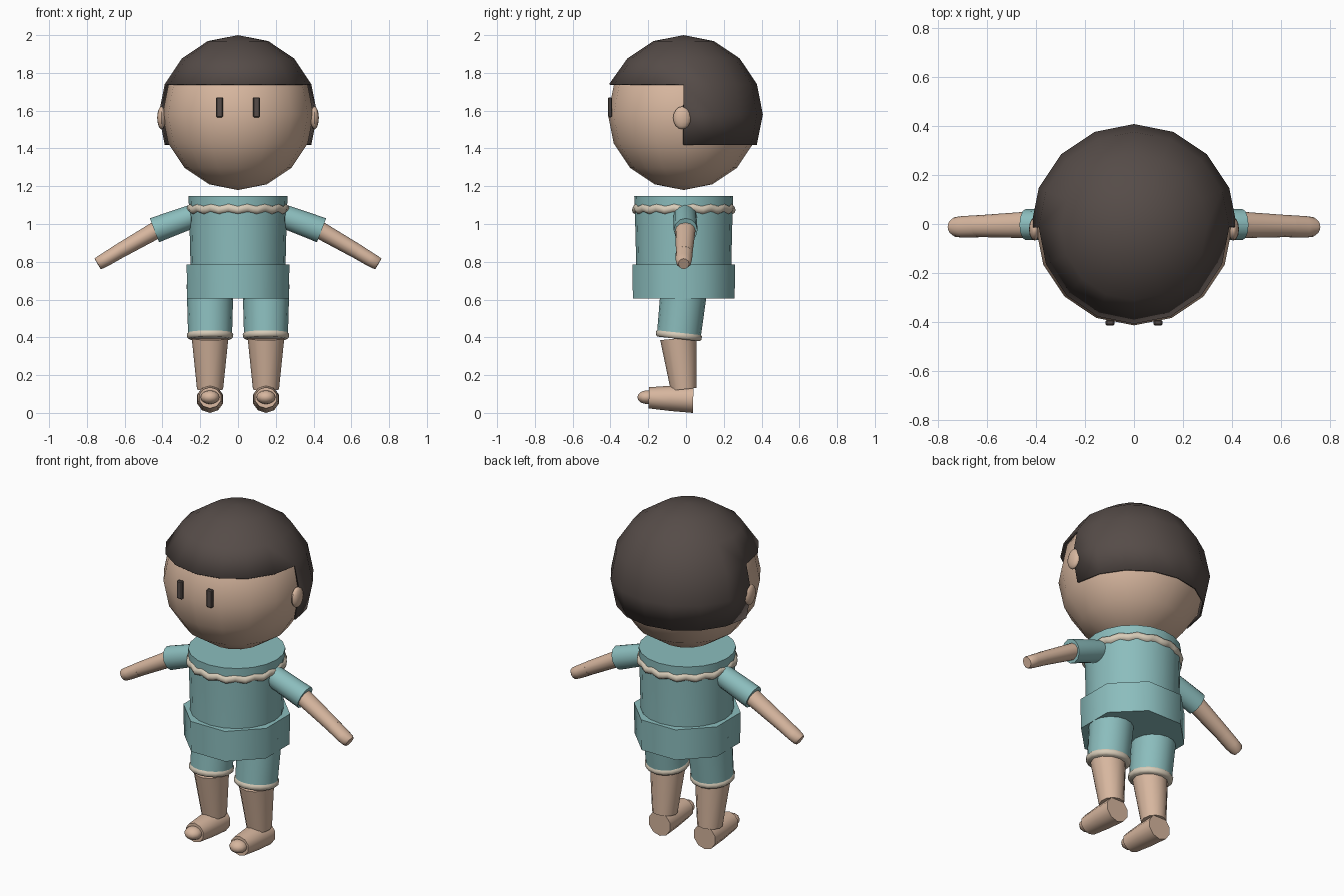
import bpy, bmesh, math
from mathutils import Vector, Matrix

cube = bpy.data.objects.get("Cube")
if cube:
    bpy.data.objects.remove(cube)


def material(name, rgb):
    m = bpy.data.materials.new(name)
    m.use_nodes = True
    m.diffuse_color = (*rgb, 1)
    bsdf = m.node_tree.nodes["Principled BSDF"]
    bsdf.inputs["Base Color"].default_value = (*rgb, 1)
    bsdf.inputs["Roughness"].default_value = 0.8
    return m


SKIN = material("skin", (0.68, 0.47, 0.345))
HAIR = material("dark_hair", (0.092, 0.072, 0.065))
TEAL = material("teal_cloth", (0.26, 0.51, 0.51))
TRIM = material("cream_trim", (0.68, 0.60, 0.48))


def finish(name, bm, mat, angle=50):
    bmesh.ops.recalc_face_normals(bm, faces=bm.faces[:])
    mesh = bpy.data.meshes.new(name)
    bm.to_mesh(mesh)
    bm.free()
    mesh.materials.append(mat)
    ob = bpy.data.objects.new(name, mesh)
    bpy.context.collection.objects.link(ob)
    bpy.ops.object.select_all(action='DESELECT')
    ob.select_set(True)
    bpy.context.view_layer.objects.active = ob
    bpy.ops.object.shade_smooth_by_angle(angle=math.radians(angle))
    return ob


def loft(name, rings, mat, sides=16, phase=0.0):
    """Capped tube through rings of (centre, radius sideways, radius upwards)."""
    bm = bmesh.new()
    axis = Vector(rings[-1][0]) - Vector(rings[0][0])
    rot = axis.to_track_quat('Z', 'Y')
    loops = []
    for centre, ra, rb in rings:
        loop = []
        for i in range(sides):
            t = 2 * math.pi * (i + phase) / sides
            p = Vector((ra * math.cos(t), rb * math.sin(t), 0))
            loop.append(bm.verts.new(Vector(centre) + rot @ p))
        loops.append(loop)
    for a, b in zip(loops, loops[1:]):
        for i in range(sides):
            j = (i + 1) % sides
            bm.faces.new((a[i], a[j], b[j], b[i]))
    bm.faces.new(loops[0])
    bm.faces.new(loops[-1])
    return finish(name, bm, mat)


def ball_mesh(centre, radii, segments=16, rings=8):
    bm = bmesh.new()
    m = Matrix.Translation(centre) @ Matrix.Diagonal((*radii, 1))
    bmesh.ops.create_uvsphere(bm, u_segments=segments, v_segments=rings, radius=1, matrix=m)
    return bm


# Head
HC = Vector((0, -0.013, 1.58))
finish("head", ball_mesh(HC, (0.40, 0.40, 0.40)), SKIN)

# Hair cap: short fringe in front, longer behind the ears
bm = ball_mesh(HC, (0.42, 0.42, 0.42))
gone = []
for f in bm.faces:
    c = f.calc_center_median()
    if c.z < 1.418 or (c.y < HC.y and c.z < 1.739):
        gone.append(f)
bmesh.ops.delete(bm, geom=gone, context='FACES')
for v in bm.verts:
    if abs(v.co.z - 1.741) < 0.01 and v.co.y < HC.y - 0.01:
        v.co.y = HC.y + (v.co.y - HC.y) * 1.015
hair = finish("hair", bm, HAIR)
shell = hair.modifiers.new("thickness", 'SOLIDIFY')
shell.thickness = 0.01
shell.offset = -1

# Torso with scalloped collar
Y0 = -0.012
loft("torso", [((0, Y0, 0.70), 0.25, 0.25), ((0, Y0, 0.80), 0.252, 0.252),
               ((0, Y0, 1.00), 0.257, 0.257), ((0, Y0, 1.147), 0.262, 0.262)], TEAL, 20)
bm = bmesh.new()
N, M = 64, 8
grid = []
for i in range(N):
    a = 2 * math.pi * i / N
    wave = math.cos(16 * a)
    ring = []
    for k in range(M):
        b = 2 * math.pi * k / M
        r = 0.255 + (0.017 + 0.003 * wave) * math.cos(b)
        z = 1.08 - 0.006 * wave + 0.022 * math.sin(b)
        ring.append(bm.verts.new((r * math.cos(a), Y0 + r * math.sin(a), z)))
    grid.append(ring)
for i in range(N):
    for k in range(M):
        a, b = grid[i], grid[(i + 1) % N]
        bm.faces.new((a[k], b[k], b[(k + 1) % M], a[(k + 1) % M]))
finish("collar_ruffle", bm, TRIM)

# Shorts: eight-sided seat
R8 = 0.272 / math.cos(math.pi / 8)
loft("shorts_seat", [((0, Y0, 0.605), R8 * 0.99, R8 * 0.99),
                     ((0, Y0, 0.785), R8, R8)], TEAL, 8, 0.5)

for s, side in ((1, "left"), (-1, "right")):
    # Face
    finish(side + "_ear", ball_mesh((s * 0.405, -0.021, 1.562), (0.023, 0.047, 0.06), 12, 8), SKIN)
    bm = bmesh.new()
    bmesh.ops.create_cube(bm, size=1, matrix=Matrix.Translation((s * 0.098, -0.402, 1.618))
                          @ Matrix.Diagonal((0.036, 0.022, 0.106, 1)))
    bmesh.ops.bevel(bm, geom=bm.edges[:], offset=0.005, segments=1, affect='EDGES')
    finish(side + "_eye", bm, HAIR, 30)

    # Arm: sleeve, forearm, hand
    loft(side + "_sleeve", [((s * 0.175, -0.005, 1.07), 0.035, 0.035),
                            ((s * 0.195, -0.005, 1.06), 0.055, 0.055),
                            ((s * 0.245, -0.005, 1.04), 0.062, 0.062),
                            ((s * 0.442, -0.002, 0.967), 0.063, 0.068)], TEAL, 12)
    loft(side + "_forearm", [((s * 0.41, -0.003, 0.981), 0.055, 0.047),
                             ((s * 0.643, -0.009, 0.848), 0.044, 0.039)], SKIN, 12)
    loft(side + "_hand", [((s * 0.635, -0.009, 0.852), 0.045, 0.039),
                          ((s * 0.70, -0.012, 0.813), 0.044, 0.037),
                          ((s * 0.73, -0.012, 0.796), 0.040, 0.035),
                          ((s * 0.743, -0.012, 0.789), 0.028, 0.032)], SKIN, 12)

    # Leg: short leg, cuff, shin
    x = s * 0.148
    top, low = Vector((x, -0.008, 0.68)), Vector((x, -0.039, 0.40))
    at = lambda t: low.lerp(top, t)
    loft(side + "_short_leg", [(low, 0.116, 0.116), (top, 0.124, 0.124)], TEAL, 16)
    loft(side + "_cuff", [(at(-0.03), 0.112, 0.112), (at(0.0), 0.121, 0.121),
                          (at(0.06), 0.123, 0.123), (at(0.10), 0.114, 0.114)], TRIM, 16)
    loft(side + "_shin", [((x, -0.012, 0.125), 0.069, 0.069),
                          ((x, -0.040, 0.395), 0.097, 0.097)], SKIN, 12)

    # Foot with rounded toe
    loft(side + "_foot", [((x, 0.038, 0.073), 0.073, 0.073),
                          ((x, -0.08, 0.077), 0.070, 0.067),
                          ((x, -0.197, 0.080), 0.060, 0.056)], SKIN, 10, 0.5)
    finish(side + "_toe", ball_mesh((x, -0.207, 0.083), (0.05, 0.05, 0.036), 12, 8), SKIN)
